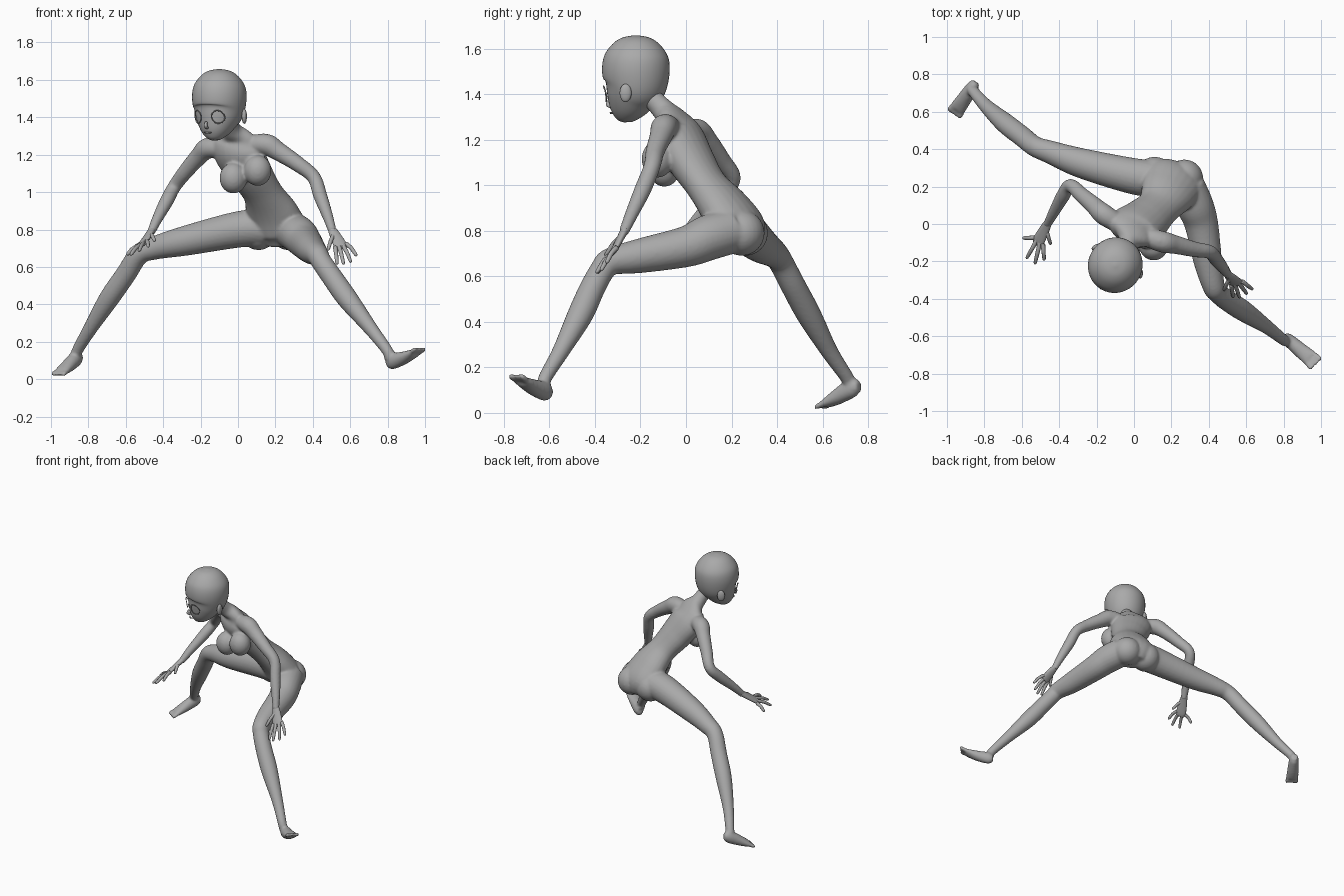
import bpy
import bmesh
import math
from mathutils import Vector, Matrix

cube = bpy.data.objects.get("Cube")
if cube:
    bpy.data.objects.remove(cube)

grey = bpy.data.materials.new("plain_grey")
grey.use_nodes = True
GREY = (0.4, 0.4, 0.4, 1)
grey.diffuse_color = GREY
grey.node_tree.nodes["Principled BSDF"].inputs["Base Color"].default_value = GREY


def blend(keys, steps=6):
    """Smooth curve through keys of (x, y, z, half width, half depth)."""
    keys = [Vector(k if len(k) == 5 else (*k, k[-1])) for k in keys]
    ends = [keys[0]] + keys + [keys[-1]]
    out = []
    for a, b, c, d in zip(ends, ends[1:], ends[2:], ends[3:]):
        for i in range(steps):
            t = i / steps
            out.append(b + (c - a) * (t / 2) + (a * 2 - b * 5 + c * 4 - d) * (t * t / 2)
                       + (b * 3 - a - c * 3 + d) * (t ** 3 / 2))
    return out + [keys[-1]]


def tube(bm, keys, side=(1, 0, 0), sides=24):
    """Loft elliptical rings along a smooth curve and close the ends."""
    path = blend(keys)
    rings = []
    for i, p in enumerate(path):
        along = (path[min(i + 1, len(path) - 1)] - path[max(i - 1, 0)]).xyz.normalized()
        across = Vector(side)
        across = (across - along * across.dot(along)).normalized()
        depth = along.cross(across)
        ring = []
        for k in range(sides):
            a = math.tau * k / sides
            ring.append(bm.verts.new(p.xyz + across * (math.cos(a) * p[3])
                                     + depth * (math.sin(a) * p[4])))
        rings.append(ring)
    for low, high in zip(rings, rings[1:]):
        for k in range(sides):
            n = (k + 1) % sides
            bm.faces.new((low[k], low[n], high[n], high[k]))
    bm.faces.new(rings[0][::-1])
    bm.faces.new(rings[-1])


def ball(bm, centre, size, turn=Matrix()):
    """Ellipsoid with the given half sizes."""
    shape = Matrix.Translation(centre) @ turn @ Matrix.Diagonal((*size, 1))
    bmesh.ops.create_uvsphere(bm, u_segments=24, v_segments=16, radius=1, matrix=shape)


def finish(bm, name):
    bmesh.ops.recalc_face_normals(bm, faces=bm.faces[:])
    mesh = bpy.data.meshes.new(name)
    bm.to_mesh(mesh)
    bm.free()
    mesh.materials.append(grey)
    mesh.shade_smooth()
    obj = bpy.data.objects.new(name, mesh)
    bpy.context.collection.objects.link(obj)
    return obj


# Torso, neck and hips
ACROSS = (0.89, -0.46, 0)
body = bmesh.new()
tube(body, [(.22, .25, .72, .09, .07), (.21, .23, .80, .165, .11), (.18, .17, .90, .15, .10),
            (.13, .09, 1.0, .115, .085), (.06, .02, 1.11, .13, .095),
            (.0, -.03, 1.22, .145, .09), (-.01, -.06, 1.29, .11, .055),
            (-.03, -.10, 1.33, .052, .05), (-.05, -.145, 1.38, .045, .045),
            (-.07, -.18, 1.44, .045, .045)], ACROSS)
for spot in ((.11, .26, .79), (.27, .245, .79)):
    ball(body, spot, (.10, .10, .10))

# Chest
for spot in ((-.025, -.095, 1.075), (.105, -.125, 1.115)):
    ball(body, spot, (.074, .07, .082))

# Legs, from hip to ankle
tube(body, [(.14, .24, .81, .10), (0, .255, .80, .097), (-.28, .325, .74, .08),
            (-.45, .385, .70, .062), (-.53, .415, .665, .055), (-.60, .47, .56, .055),
            (-.69, .54, .43, .054), (-.79, .63, .27, .038), (-.86, .71, .15, .03),
            (-.87, .72, .11, .03)])
tube(body, [(.28, .20, .80, .10), (.325, .10, .77, .10), (.36, 0, .73, .09),
            (.395, -.2, .69, .076), (.425, -.33, .665, .06), (.445, -.365, .63, .055),
            (.50, -.41, .55, .056), (.585, -.465, .43, .056), (.71, -.55, .27, .038),
            (.80, -.62, .15, .03), (.81, -.62, .11, .03)])

# Arms, from shoulder to wrist
tube(body, [(.07, -.07, 1.25, .05), (.15, -.095, 1.255, .058), (.22, -.11, 1.215, .05),
            (.32, -.135, 1.15, .042), (.405, -.15, 1.08, .037), (.44, -.19, .98, .037),
            (.48, -.24, .87, .029), (.505, -.275, .79, .022)])
tube(body, [(-.08, 0, 1.23, .05), (-.16, .05, 1.235, .056), (-.21, .095, 1.19, .048),
            (-.28, .155, 1.11, .041), (-.34, .205, 1.03, .036), (-.38, .15, .955, .037),
            (-.43, .06, .86, .029), (-.465, -.005, .785, .022)], (0, 1, 0))


# Feet: a sole loft with five toes fanned across the ball
def foot(bm, keys, tip):
    ball_end, tip = Vector(keys[-1][:3]), Vector(tip)
    across = (tip - ball_end).cross(Vector((0, 0, 1))).normalized()
    tube(bm, keys, across)
    for i in range(5):
        offset = across * ((i - 2) * .019)
        size = .011 + .002 * (i == 0 or i == 4)
        start = ball_end + offset * .8
        end = tip + offset
        tube(bm, [(*start, size), (*start.lerp(end, .6), size), (*end, size * .6)], across, 10)


foot(body, [(.80, -.60, .095, .022, .025), (.825, -.62, .095, .034, .042),
            (.89, -.675, .115, .04, .034), (.945, -.72, .14, .045, .02)], (.975, -.75, .165))
foot(body, [(-.845, .76, .115, .022, .025), (-.865, .73, .11, .034, .042),
            (-.91, .665, .07, .04, .034), (-.945, .615, .04, .045, .02)], (-.965, .585, .022))

# Fuse the body into one smooth skin
skin = finish(body, "body")
fuse = skin.modifiers.new("fuse", 'REMESH')
fuse.mode = 'VOXEL'
fuse.voxel_size = 0.008
fuse.use_smooth_shade = True
relax = skin.modifiers.new("relax", 'SMOOTH')
relax.factor = 0.5
relax.iterations = 6


# Hands: a flat palm with five fingers
def hand(name, wrist, palm, spread, tips):
    bm = bmesh.new()
    wrist, palm, spread = Vector(wrist), Vector(palm), Vector(spread).normalized()
    tube(bm, [(*wrist, .021, .019), (*wrist.lerp(palm, .4), .03, .016),
              (*palm, .036, .013), (*palm.lerp(wrist, -.2), .028, .008)], spread, 16)
    for i, tip in enumerate(tips):
        tip = Vector(tip)
        root = wrist.lerp(palm, .3) if i == 0 else palm + spread * ((i - 2.5) * .021)
        middle = root.lerp(tip, .5) + Vector((0, 0, .008))
        tube(bm, [(*root, .012), (*middle, .011), (*root.lerp(tip, .9), .009), (*tip, .004)],
             spread, 10)
    finish(bm, name)


hand("left_hand", (.5, -.268, .805), (.548, -.315, .715), (.9, .3, .3),
     [(.48, -.355, .69), (.53, -.39, .615), (.565, -.395, .615),
      (.605, -.375, .625), (.635, -.35, .66)])
hand("right_hand", (-.458, .01, .80), (-.51, -.09, .725), (-.7, .5, -.4),
     [(-.445, -.11, .74), (-.48, -.195, .71), (-.53, -.215, .685),
      (-.575, -.185, .665), (-.595, -.075, .665)])

# Head, modelled facing forward and then turned to its right
TURN = Matrix.Translation((-.10, -.22, 0)) @ Matrix.Rotation(math.radians(-31), 4, 'Z')
head = bmesh.new()
tube(head, [(0, -.065, 1.278, .012, .012), (0, -.062, 1.29, .042, .04),
            (0, -.05, 1.325, .078, .075), (0, -.028, 1.38, .113, .108),
            (0, -.005, 1.44, .136, .14), (0, 0, 1.51, .145, .15), (0, 0, 1.57, .135, .14),
            (0, 0, 1.62, .1, .104), (0, 0, 1.648, .058, .06), (0, 0, 1.658, .008, .008)],
     sides=40)
tube(head, [(0, -.135, 1.375, .006), (0, -.142, 1.355, .010), (0, -.125, 1.343, .008)], sides=12)
tube(head, [(-.022, -.117, 1.319, .003), (0, -.126, 1.317, .005), (.022, -.117, 1.319, .003)],
     (0, 0, 1), 8)
for s in (-1, 1):
    ball(head, (s * .138, .03, 1.405), (.014, .026, .04),
         Matrix.Rotation(s * .5, 4, 'Z'))
    # Raised rim around each eye
    rim = []
    for k in range(13):
        a = math.tau * k / 12
        x, z = .063 + .03 * math.cos(a), 1.402 + .034 * math.sin(a)
        grow = (z - 1.38) / .06
        wide, deep = .113 + .023 * grow, .108 + .032 * grow
        y = -.028 + .023 * grow - deep * math.sqrt(1 - (x / wide) ** 2)
        rim.append((s * x, y, z, .003))
    tube(head, rim, (0, 1, 0), 8)
bmesh.ops.transform(head, matrix=TURN, verts=head.verts[:])
finish(head, "head")
